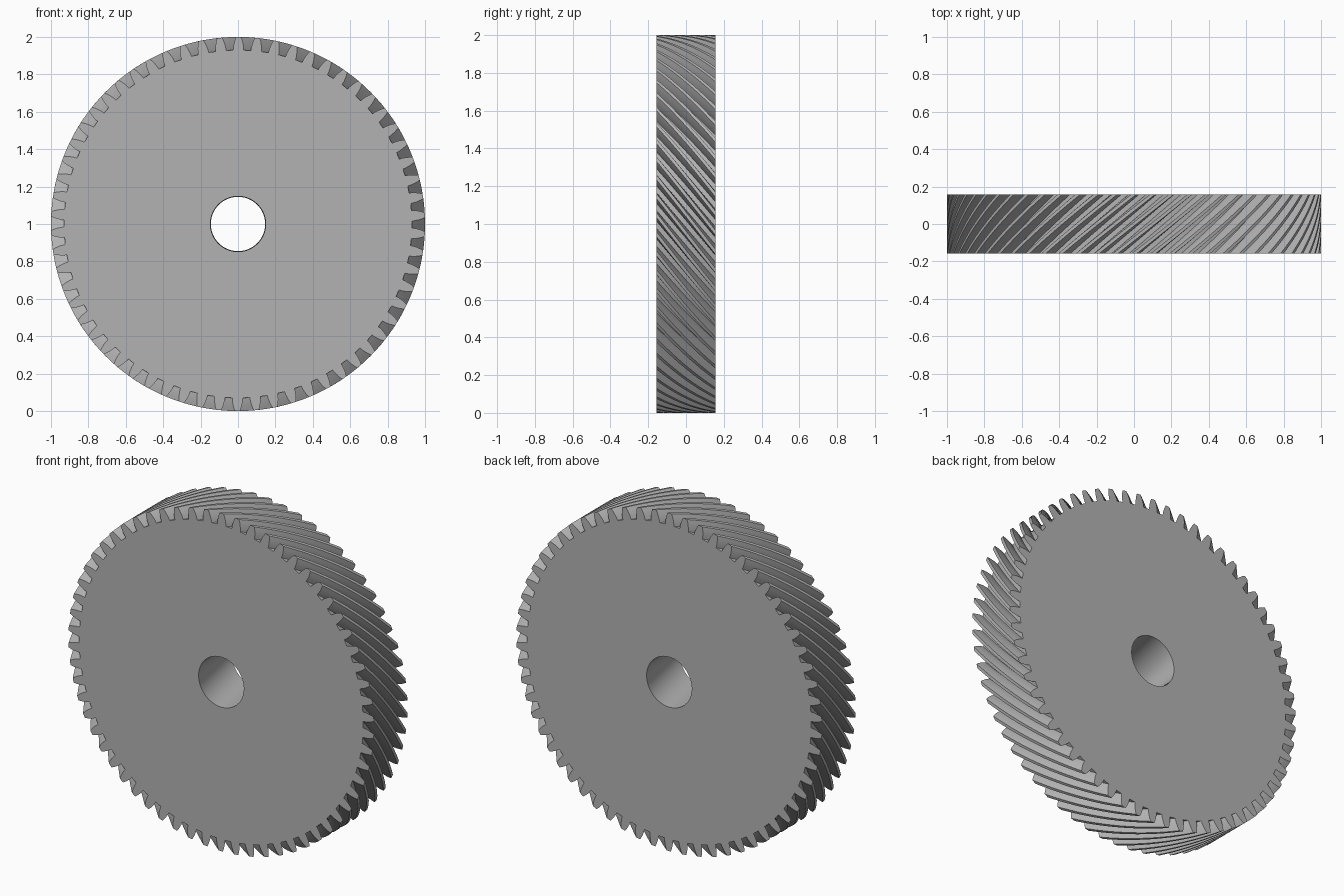
import bpy, bmesh
from math import sin, cos, pi

# Remove the default cube
cube = bpy.data.objects.get("Cube")
if cube:
    bpy.data.objects.remove(cube, do_unlink=True)

TEETH, WIDTH, TWIST, LAYERS = 62, 0.314, 0.40, 14
TIP, ROOT, BORE = 1.0, 0.93, 0.148
PITCH = 2 * pi / TEETH

# One tooth: (fraction of pitch from the tooth centre, radius)
half = [(0.13, TIP), (0.20, 0.982), (0.25, 0.964), (0.285, 0.947), (0.30, ROOT)]
tooth = [(-f, r) for f, r in reversed(half)] + half
profile = [((t + f) * PITCH, r) for t in range(TEETH) for f, r in tooth]

steel = bpy.data.materials.new("grey_steel")
steel.use_nodes = True
steel.diffuse_color = (0.45, 0.45, 0.45, 1)
steel.node_tree.nodes["Principled BSDF"].inputs["Base Color"].default_value = steel.diffuse_color

bm = bmesh.new()


def ring(points, y, turn):
    """Closed loop of vertices; angles run clockwise from the top."""
    return [bm.verts.new((r * sin(a + turn), y, 1 + r * cos(a + turn))) for a, r in points]


def bridge(a, b):
    n = len(a)
    for i in range(n):
        j = (i + 1) % n
        bm.faces.new((a[i], a[j], b[j], b[i]))


# Twisted toothed rim
rims = []
for k in range(LAYERS + 1):
    s = k / LAYERS - 0.5
    rims.append(ring(profile, s * WIDTH, s * TWIST))
for a, b in zip(rims, rims[1:]):
    bridge(a, b)

# Bore and flat side faces
bore_points = [(a, BORE) for a, r in profile]
front = ring(bore_points, -WIDTH / 2, -TWIST / 2)
back = ring(bore_points, WIDTH / 2, TWIST / 2)
bridge(front, rims[0])
bridge(rims[-1], back)
for i in range(len(front)):
    j = (i + 1) % len(front)
    # Match bore vertices straight across the width
    bm.faces.new((back[i], back[j], front[j], front[i]))

bmesh.ops.recalc_face_normals(bm, faces=bm.faces)
mesh = bpy.data.meshes.new("helical_gear")
bm.to_mesh(mesh)
bm.free()
mesh.materials.append(steel)
gear = bpy.data.objects.new("helical_gear", mesh)
bpy.context.collection.objects.link(gear)

# Smooth flanks with crisp tooth edges
bpy.ops.object.select_all(action="DESELECT")
gear.select_set(True)
bpy.context.view_layer.objects.active = gear
bpy.ops.object.shade_smooth_by_angle(angle=pi / 6)
